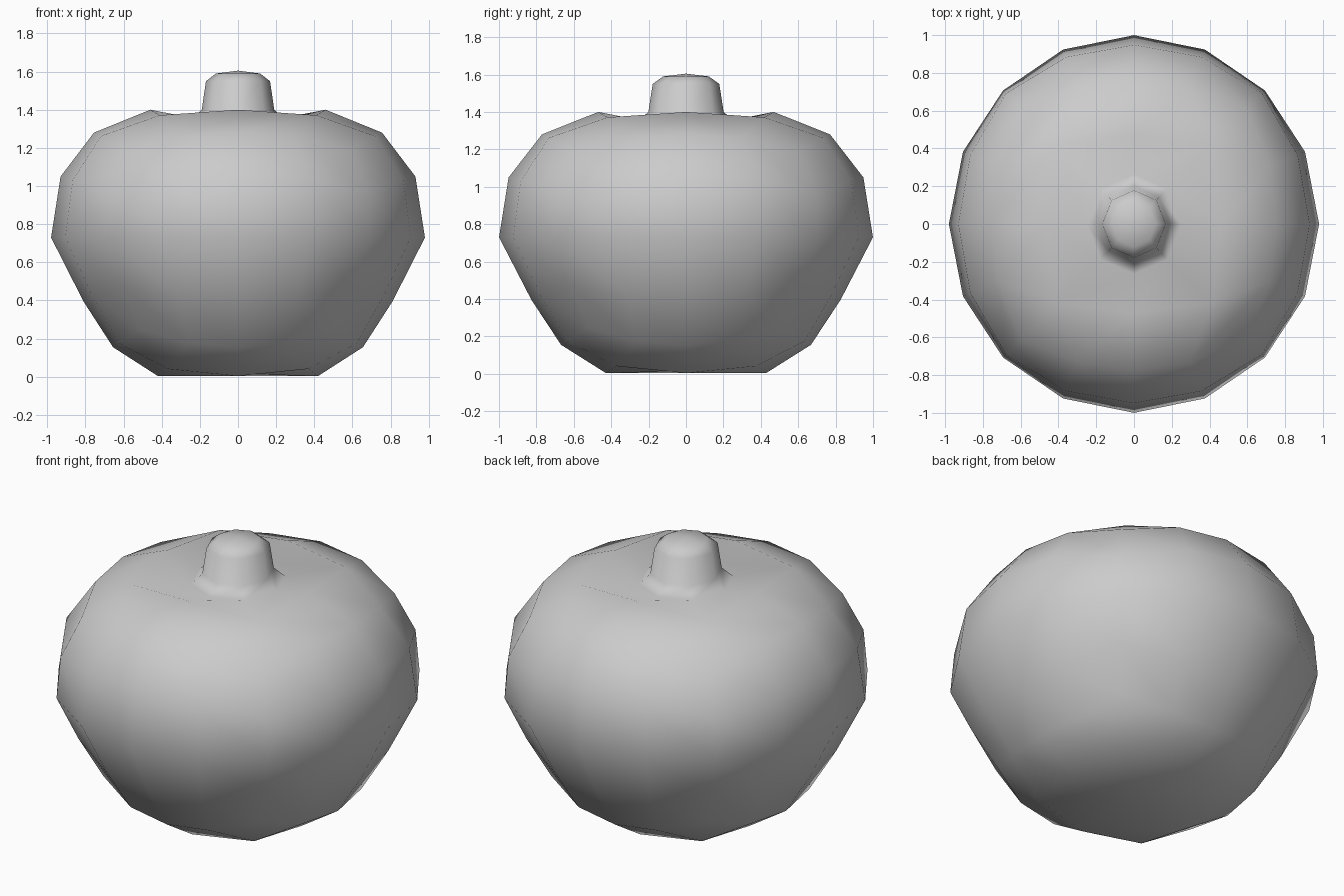
import bpy, bmesh
from math import atan2, degrees, hypot, tan, pi, sin, cos
from mathutils import Vector

if "Cube" in bpy.data.objects:
    bpy.data.objects.remove(bpy.data.objects["Cube"])

# Body profile (radius, height), every 22.5 degrees from bottom pole to top pole
PROFILE = [(0, .015), (.42, .004), (.655, .155), (.81, .395), (.98, .73),
           (.93, 1.05), (.755, 1.28), (.46, 1.40), (0, 1.40)]
# Stem rings, from the dimple upwards
STEM = [(.25, 1.345), (.19, 1.40), (.168, 1.55), (.115, 1.59)]
STRETCH_Y = 1.02


def profile_at(elevation):
    """Smoothly interpolated profile point for an elevation in degrees."""
    t = min(max((elevation + 90) / 22.5, 0), 8)
    i = min(int(t + 1e-6), 7)
    f = max(t - i, 0)
    p = [Vector(PROFILE[min(max(k, 0), 8)]) for k in range(i - 1, i + 3)]
    return p[1] + .5 * f * (p[2] - p[0] + f * (
        2 * p[0] - 5 * p[1] + 4 * p[2] - p[3]
        + f * (3 * (p[1] - p[2]) + p[3] - p[0])))


bm = bmesh.new()

# Body: gridded cube wrapped into the rounded profile
bmesh.ops.create_cube(bm, size=2)
bmesh.ops.subdivide_edges(bm, edges=bm.edges[:], cuts=3, use_grid_fill=True)
top = max(bm.verts, key=lambda v: v.co.z * 10 - hypot(v.co.x, v.co.y))
for v in bm.verts:
    x, y, z = (tan(c * pi / 4) for c in v.co)
    flat = hypot(x, y)
    r, h = profile_at(degrees(atan2(z, flat)))
    k = r / flat if flat > 1e-6 else 0
    v.co = (x * k, y * k * STRETCH_Y, h)

# Stem: open the crown and raise rings from its eight-sided rim
bmesh.ops.delete(bm, geom=[top], context='VERTS')
loop = [v for v in bm.verts if v.is_boundary]
loop.sort(key=lambda v: atan2(v.co.y, v.co.x) % (2 * pi - 1e-4))
start = min(range(8), key=lambda i: abs(atan2(loop[i].co.y, loop[i].co.x)))
loop = loop[start:] + loop[:start]
for r, h in STEM:
    ring = [bm.verts.new((r * cos(i * pi / 4), r * sin(i * pi / 4) * 1.06, h))
            for i in range(8)]
    for i in range(8):
        j = (i + 1) % 8
        bm.faces.new((loop[i], loop[j], ring[j], ring[i]))
    loop = ring
tip = bm.verts.new((0, 0, 1.605))
for i in range(0, 8, 2):
    bm.faces.new((loop[i], loop[i + 1], loop[(i + 2) % 8], tip))

bmesh.ops.recalc_face_normals(bm, faces=bm.faces[:])
for f in bm.faces:
    f.smooth = True
mesh = bpy.data.meshes.new("fruit_with_stem")
bm.to_mesh(mesh)
bm.free()
bpy.context.collection.objects.link(bpy.data.objects.new("fruit_with_stem", mesh))
